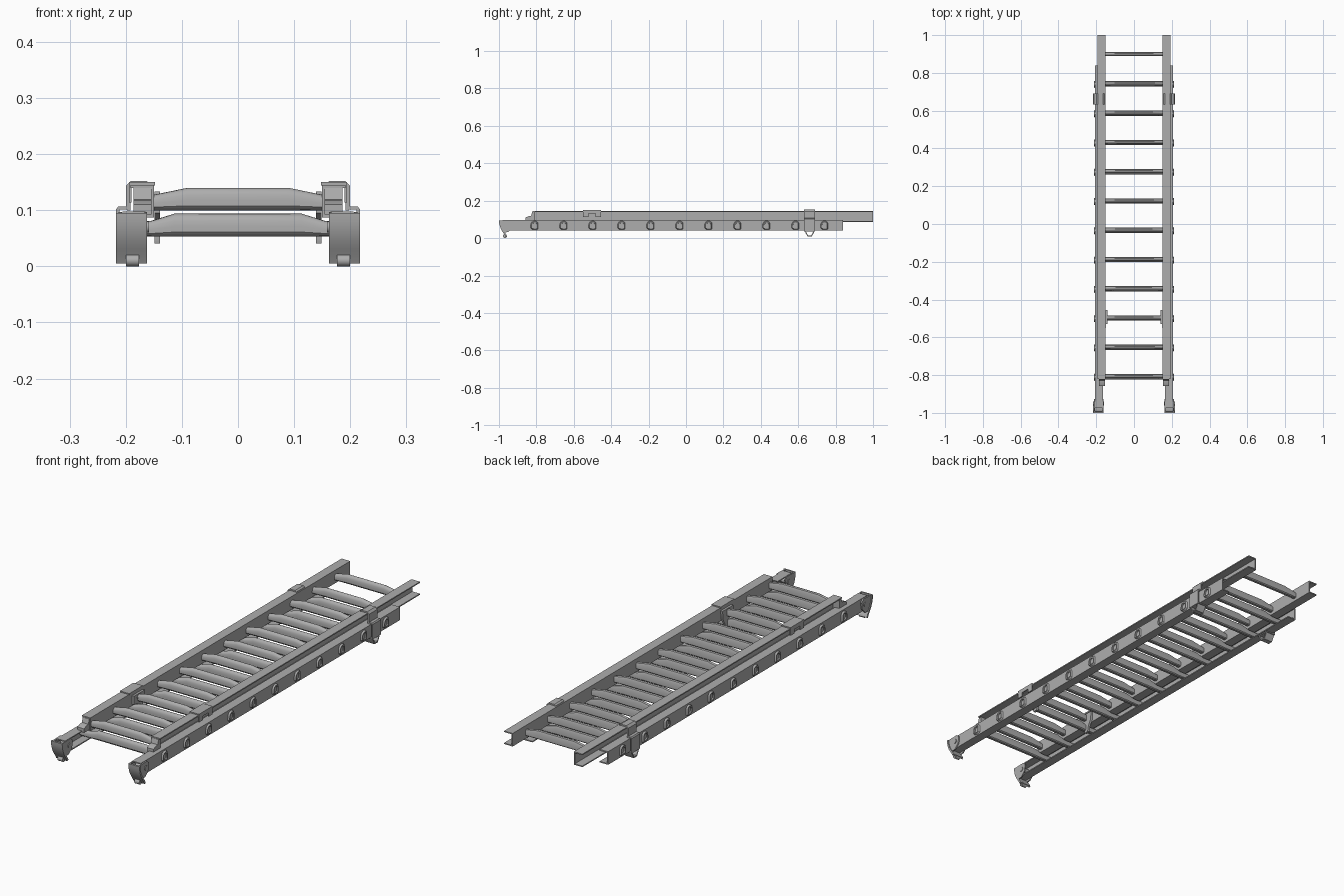
import bpy, bmesh, math
from mathutils import Vector

if "Cube" in bpy.data.objects:
    bpy.data.objects.remove(bpy.data.objects["Cube"])

# Mid-grey metal shared by every part
metal = bpy.data.materials.new("grey_metal")
metal.diffuse_color = (0.42, 0.42, 0.42, 1)
metal.use_nodes = True
metal.node_tree.nodes["Principled BSDF"].inputs["Base Color"].default_value = metal.diffuse_color


def finish(name, bm, mirror=True):
    bmesh.ops.recalc_face_normals(bm, faces=bm.faces)
    me = bpy.data.meshes.new(name)
    bm.to_mesh(me)
    bm.free()
    me.materials.append(metal)
    ob = bpy.data.objects.new(name, me)
    bpy.context.collection.objects.link(ob)
    if mirror:
        ob.modifiers.new("mirror", 'MIRROR').use_mirror_merge = False
    return ob


def prism(bm, pts, axis, a, b):
    """Extrude a closed outline: yz outline along x, or xz outline along y."""
    place = (lambda p, t: (t, p[0], p[1])) if axis == 'x' else (lambda p, t: (p[0], t, p[1]))
    lo = [bm.verts.new(place(p, a)) for p in pts]
    hi = [bm.verts.new(place(p, b)) for p in pts]
    bm.faces.new(lo)
    bm.faces.new(hi[::-1])
    n = len(pts)
    for i in range(n):
        bm.faces.new((lo[i], hi[i], hi[(i + 1) % n], lo[(i + 1) % n]))


def ribbon(pts, t):
    """Thicken an open polyline to its left into a closed outline."""
    pts = [Vector(p) for p in pts]
    dirs = [(q - p).normalized() for p, q in zip(pts, pts[1:])]
    inner = []
    for i, p in enumerate(pts):
        d0, d1 = dirs[max(i - 1, 0)], dirs[min(i, len(dirs) - 1)]
        n0, n1 = Vector((-d0.y, d0.x)), Vector((-d1.y, d1.x))
        inner.append(p + (n0 + n1) * t / (1 + n0.dot(n1)))
    return pts + inner[::-1]


def box(bm, x0, x1, y0, y1, z0, z1):
    prism(bm, [(y0, z0), (y1, z0), (y1, z1), (y0, z1)], 'x', x0, x1)


def disc(y, z, r, n=16):
    return [(y + r * math.cos(2 * math.pi * i / n), z + r * math.sin(2 * math.pi * i / n)) for i in range(n)]


def part(name, *shapes):
    bm = bmesh.new()
    for pts, axis, a, b in shapes:
        prism(bm, pts, axis, a, b)
    return finish(name, bm)


# D-shaped tube section: flat back, rounded front and top
D = [(.5, .25), (.36, .43), (.12, .5), (-.12, .47), (-.33, .38), (-.46, .2), (-.5, -.05),
     (-.5, -.3), (-.3, -.45), (0, -.5), (.32, -.5), (.5, -.4)]


def rungs(name, half, y, count):
    """Loft D sections (x, width, z0, z1) across the ladder and repeat along y."""
    secs = [(-x, w, a, b) for x, w, a, b in half] + half[::-1]
    bm = bmesh.new()
    rings = [[bm.verts.new((x, y + u * w, (z0 + z1) / 2 + v * (z1 - z0))) for u, v in D]
             for x, w, z0, z1 in secs]
    n = len(D)
    for r, q in zip(rings, rings[1:]):
        for i in range(n):
            bm.faces.new((r[i], q[i], q[(i + 1) % n], r[(i + 1) % n]))
    bm.faces.new(rings[0])
    bm.faces.new(rings[-1])
    ob = finish(name, bm, False)
    arr = ob.modifiers.new("repeat", 'ARRAY')
    arr.count = count
    arr.use_relative_offset = False
    arr.use_constant_offset = True
    arr.constant_offset_displace = (0, 0.155, 0)


# Channel rails: base opens inward, fly opens outward
part("base_rail", (ribbon([(.165, .04), (.206, .04), (.206, .098), (.165, .098)], .005), 'y', -.975, .84))
part("fly_rail", (ribbon([(.192, .145), (.150, .145), (.150, .087), (.192, .087)], .005), 'y', -.82, 1.0))

# Rungs, raised in the middle; base rungs have flared hollow ends outside the rail
rungs("base_rung", [(.185, .022, .054, .080), (.212, .024, .054, .082), (.213, .032, .049, .088),
                    (.206, .040, .045, .092), (.206, .022, .053, .081), (.155, .022, .053, .081),
                    (.113, .022, .053, .094)], -.811, 11)
rungs("fly_rung", [(.153, .022, .10, .127), (.143, .022, .10, .129), (.09, .022, .10, .140)], -.805, 12)

# Guide bracket wrapping both rails near the top
guide = [(.154, .141), (.156, .147), (.163, .152), (.191, .152), (.200, .143), (.200, .107),
         (.213, .107), (.217, .102), (.217, .036), (.170, .036)]
part("guide_bracket", (ribbon(guide, -.006), 'y', .632, .69))
part("guide_spacer", ([(.192, .1), (.198, .1), (.198, .143), (.192, .147)], 'y', .634, .688))

# Open trapezoid loop hanging under the guide
loop = [(.636, .038), (.638, .030), (.650, .008), (.672, .008), (.684, .030), (.686, .038)]
part("guide_loop", (ribbon(loop, .005), 'x', .172, .215))

# Rung lock: saddle clip over the rail plus inner hook plate
bm = bmesh.new()
box(bm, .148, .194, -.55, -.455, .144, .150)
box(bm, .190, .194, -.55, -.455, .132, .150)
for y in (-.55, -.483):
    box(bm, .190, .194, y, y + .028, .114, .132)
finish("lock_clip", bm)
hook = [(-.530, .133), (-.455, .133), (-.458, .095), (-.472, .070), (-.478, .043), (-.497, .041),
        (-.500, .055), (-.492, .082), (-.510, .092), (-.530, .095)]
part("lock_hook", (hook, 'x', .139, .149), (disc(-.50, .118, .008), 'x', .137, .15))

# Stepped end guide on the foot of the fly section
end = [(-.858, .092), (-.858, .110), (-.840, .118), (-.828, .119), (-.822, .140), (-.808, .140), (-.808, .092)]
part("fly_end_guide", (end, 'x', .154, .186))

# Pivoting feet: side cheeks, curved pad, toe roll and bolt
cheek = [(-.995, .095), (-.940, .097), (-.926, .085), (-.930, .055), (-.952, .032), (-.978, .030), (-.990, .065)]
part("foot_cheek", (cheek, 'x', .162, .167), (cheek, 'x', .207, .213))
pad = [(-1.0, .095), (-.999, .080), (-.995, .063), (-.988, .046), (-.979, .031), (-.970, .018), (-.963, .005)]
part("foot_pad", (ribbon(pad, .008), 'x', .162, .217))
part("foot_toe", (disc(-.968, .0105, .0105), 'x', .176, .200))
part("foot_bolt", (disc(-.950, .070, .010), 'x', .159, .216))

# Smooth rounded parts, keep sharp edges
for ob in bpy.data.objects:
    ob.select_set(True)
    bpy.context.view_layer.objects.active = ob
bpy.ops.object.shade_smooth_by_angle(angle=math.radians(35))
